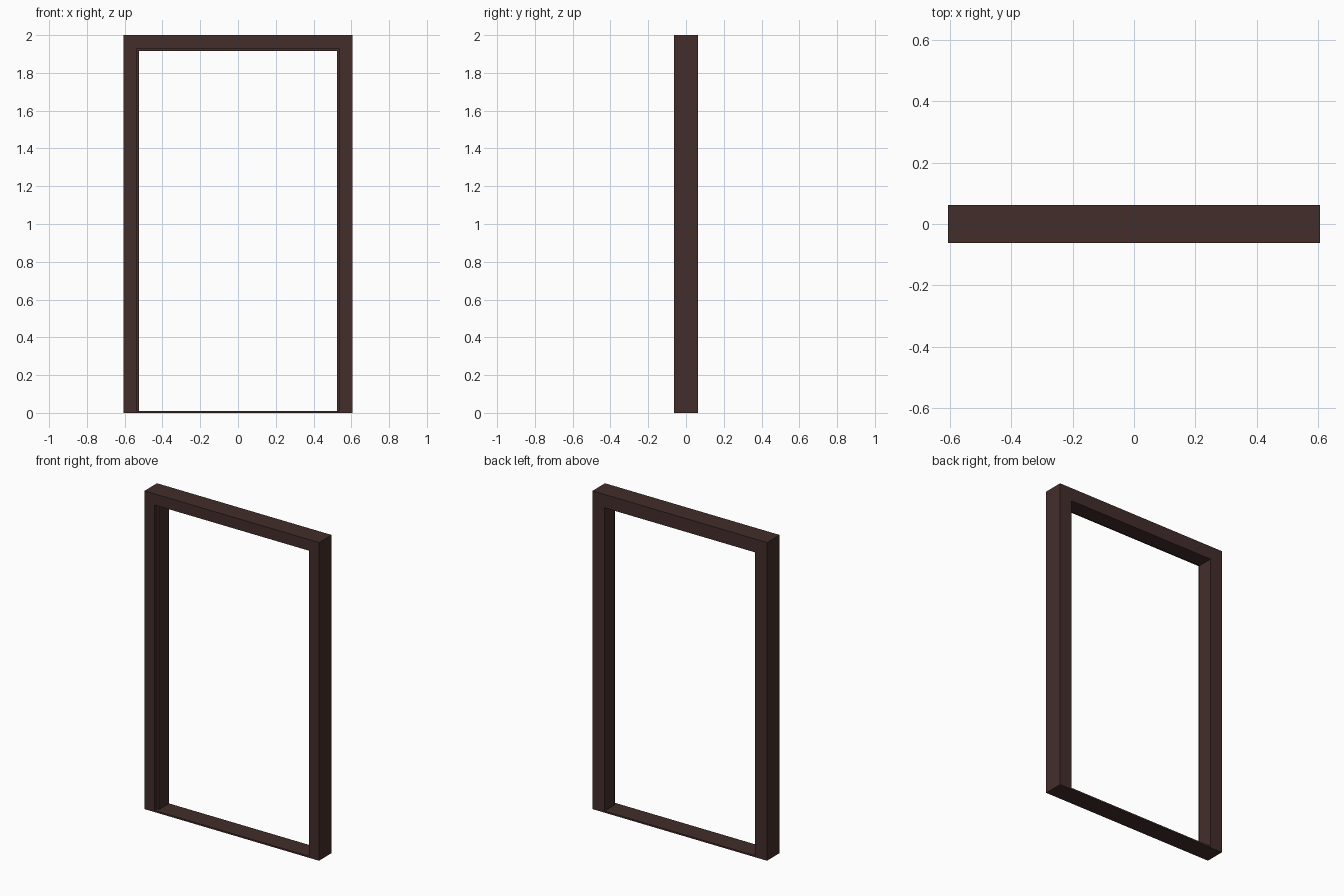
import bpy, bmesh

if "Cube" in bpy.data.objects:
    bpy.data.objects.remove(bpy.data.objects["Cube"])

W, D, H = 0.607, 0.0625, 2.0      # half width, half depth, height
FACE, LIP = 0.07, 0.084           # front face width, width at the door stop
STEP_Y = -D + 0.025               # where the rabbet meets the stop
SILL = 0.01

wood = bpy.data.materials.new("dark_wood")
wood.diffuse_color = (0.055, 0.027, 0.023, 1)
wood.use_nodes = True
wood.node_tree.nodes["Principled BSDF"].inputs["Base Color"].default_value = wood.diffuse_color


def mesh_object(name, bm):
    bmesh.ops.recalc_face_normals(bm, faces=bm.faces)
    me = bpy.data.meshes.new(name)
    bm.to_mesh(me)
    bm.free()
    me.materials.append(wood)
    ob = bpy.data.objects.new(name, me)
    bpy.context.collection.objects.link(ob)
    return ob


# Stepped cross-section: (inset from the outer edge, y)
profile = [(0, -D), (FACE, -D), (FACE, STEP_Y), (LIP, STEP_Y), (LIP, D), (0, D)]

# Jambs and head: sweep the profile along the three sides with mitred corners
stations = [lambda i: (-W + i, 0), lambda i: (-W + i, H - i),
            lambda i: (W - i, H - i), lambda i: (W - i, 0)]
bm = bmesh.new()
rings = []
for place in stations:
    ring = []
    for inset, y in profile:
        x, z = place(inset)
        ring.append(bm.verts.new((x, y, z)))
    rings.append(ring)
n = len(profile)
for a, b in zip(rings, rings[1:]):
    for k in range(n):
        bm.faces.new((a[k], a[(k + 1) % n], b[(k + 1) % n], b[k]))
bm.faces.new(rings[0])
bm.faces.new(rings[-1])
mesh_object("door_frame", bm)

# Thin threshold between the jambs
bm = bmesh.new()
bmesh.ops.create_cube(bm, size=1)
bmesh.ops.scale(bm, vec=(2 * (W - FACE), 2 * D, SILL), verts=bm.verts)
bmesh.ops.translate(bm, vec=(0, 0, SILL / 2), verts=bm.verts)
mesh_object("threshold", bm)
